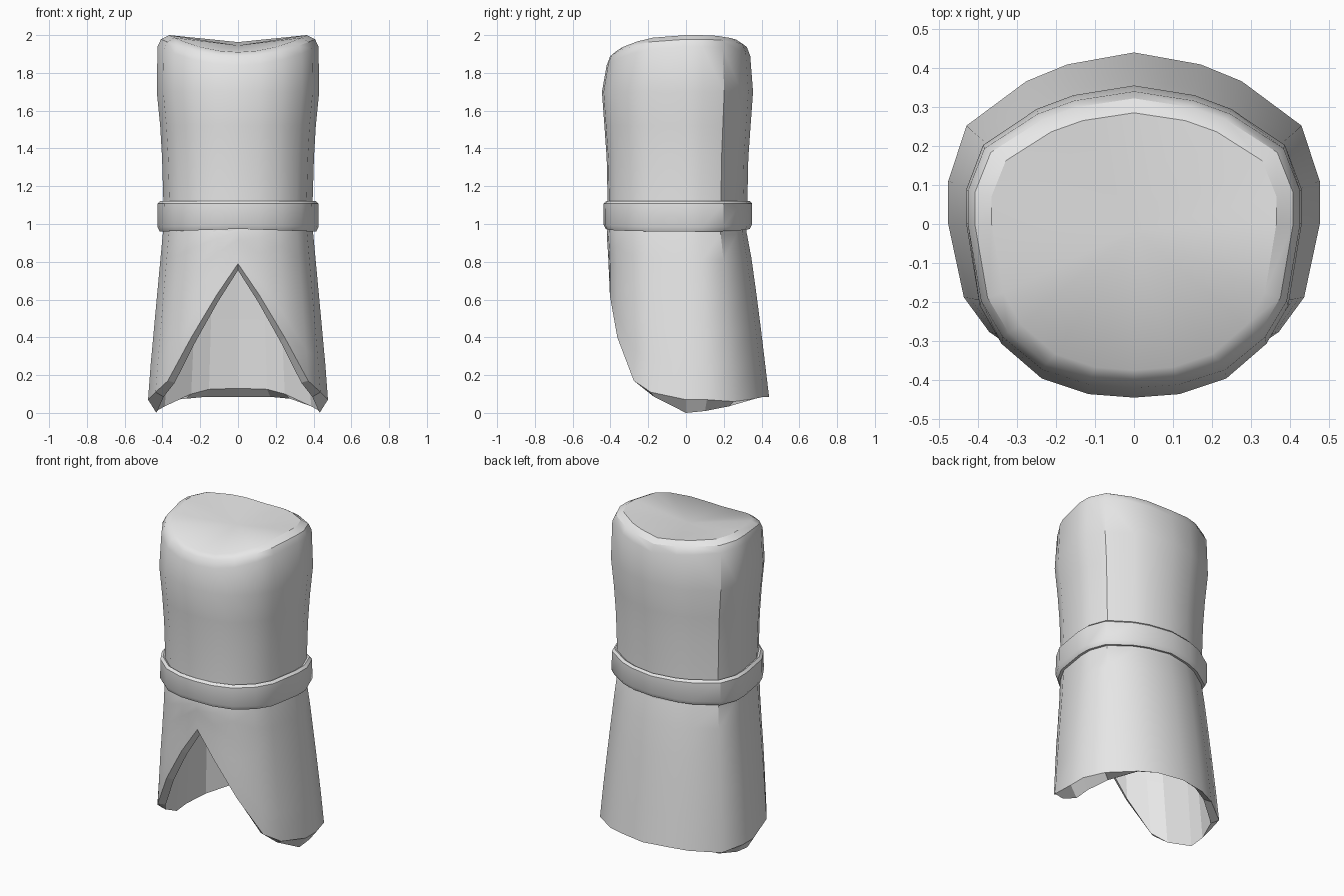
import bpy, math

if "Cube" in bpy.data.objects:
    bpy.data.objects.remove(bpy.data.objects["Cube"])

grey = bpy.data.materials.new("plain grey")
grey.diffuse_color = (0.8, 0.8, 0.8, 1)
grey.use_nodes = True
grey.node_tree.nodes["Principled BSDF"].inputs["Base Color"].default_value = grey.diffuse_color

# Half cross-section in unit coordinates, from back centre to front centre
HALF = [(0, 1), (.36, .93), (.58, .83), (.9, .57), (1, .25), (1, 0),
        (.92, -.47), (.79, -.69), (.55, -.89), (.27, -.98), (0, -1)]
SECTION = HALF + [(-x, y) for x, y in HALF[9:0:-1]]
N = len(SECTION)
STEP = [i if i <= 10 else N - i for i in range(N)]   # mirrored index


def point(i, rx, front, back, z):
    x, y = SECTION[i]
    return (x * rx, y * (back if y > 0 else front), z)


def loft(name, rings, close=False, cap=None, flat_from=None):
    """Join rings of points with quads; cap is an optional centre point."""
    verts = [p for ring in rings for p in ring]
    count = len(rings)
    faces = []
    for r in range(count if close else count - 1):
        a, b = r * N, (r + 1) % count * N
        faces += [(a + i, b + i, b + (i + 1) % N, a + (i + 1) % N) for i in range(N)]
    if cap:
        top = (count - 1) * N
        verts.append(cap)
        faces += [(top + i, len(verts) - 1, top + (i + 1) % N) for i in range(N)]
    mesh = bpy.data.meshes.new(name)
    mesh.from_pydata(verts, [], faces)
    mesh.materials.append(grey)
    obj = bpy.data.objects.new(name, mesh)
    bpy.context.collection.objects.link(obj)
    bpy.ops.object.select_all(action='DESELECT')
    obj.select_set(True)
    bpy.context.view_layer.objects.active = obj
    bpy.ops.object.mode_set(mode='EDIT')
    bpy.ops.mesh.select_all(action='SELECT')
    bpy.ops.mesh.normals_make_consistent(inside=False)
    bpy.ops.object.mode_set(mode='OBJECT')
    bpy.ops.object.shade_smooth_by_angle(angle=math.radians(35))
    if flat_from is not None:
        for face in mesh.polygons:
            if face.index >= flat_from * N:
                face.use_smooth = False
    return obj


# Upper body: gently flaring barrel with a saddle-shaped rounded top
rings = [[point(i, *row) for i in range(N)] for row in
         [(.395, .415, .32, .95), (.395, .415, .325, 1.12), (.402, .42, .33, 1.35),
          (.412, .432, .342, 1.52), (.43, .445, .355, 1.7)]]


def saddle(i, front, back, side):
    x, y = SECTION[i]
    if y > 0:
        return back + (side - back) * abs(x)
    return front + (side - front) * x * x


rings.append([point(i, .426, .42, .34, saddle(i, 1.84, 1.89, 1.94)) for i in range(N)])
rings.append([point(i, .408, .402, .322, saddle(i, 1.888, 1.938, 1.978)) for i in range(N)])
rings.append([point(i, .365, .375, .285, saddle(i, 1.91, 1.963, 2.0)) for i in range(N)])
loft("upper_body", rings, cap=(0, -.015, 1.945))

# Belt band
band = [(.38, .40, .31, 1.105), (.41, .422, .338, 1.122), (.425, .436, .35, 1.108),
        (.427, .437, .35, .985), (.414, .425, .338, .96), (.38, .40, .31, .965)]
loft("belt", [[point(i, rx, f, b, z + (.014 * (1 - abs(SECTION[i][0])) if z < 1 else 0))
               for i in range(N)] for rx, f, b, z in band], close=True)

# Skirt: flaring shell with a pointed opening at the front
FLARE = [(1.0, .39, .41, .31), (.95, .398, .42, .322), (.8, .412, .41, .35),
         (.5, .44, .412, .39), (.15, .472, .40, .432), (0, .48, .40, .45)]
HEM_OUT = [.085, .085, .075, .06, .07, .07, .11, .17, .40, .62, .79]
HEM_IN = [.13, .125, .1, .035, .01, 0, .085, .16, .38, .59, .755]


def flare(i, z, scale=1):
    for (z1, *a), (z0, *b) in zip(FLARE, FLARE[1:]):
        if z >= z0:
            t = (z - z0) / (z1 - z0)
            return point(i, *[scale * (q + (p - q) * t) for p, q in zip(a, b)], z)


def shell(hem, top, scale, steps):
    return [[flare(i, top + (hem[STEP[i]] - top) * t, scale) for i in range(N)]
            for t in steps]


outer = shell(HEM_OUT, 1.0, 1, (0, .06, .2, .4, .6, .8, 1))
inner = shell(HEM_IN, .86, .9, (1, .5, 0))
loft("skirt", outer + inner, cap=(0, -.03, .86), flat_from=len(outer) - 1)
